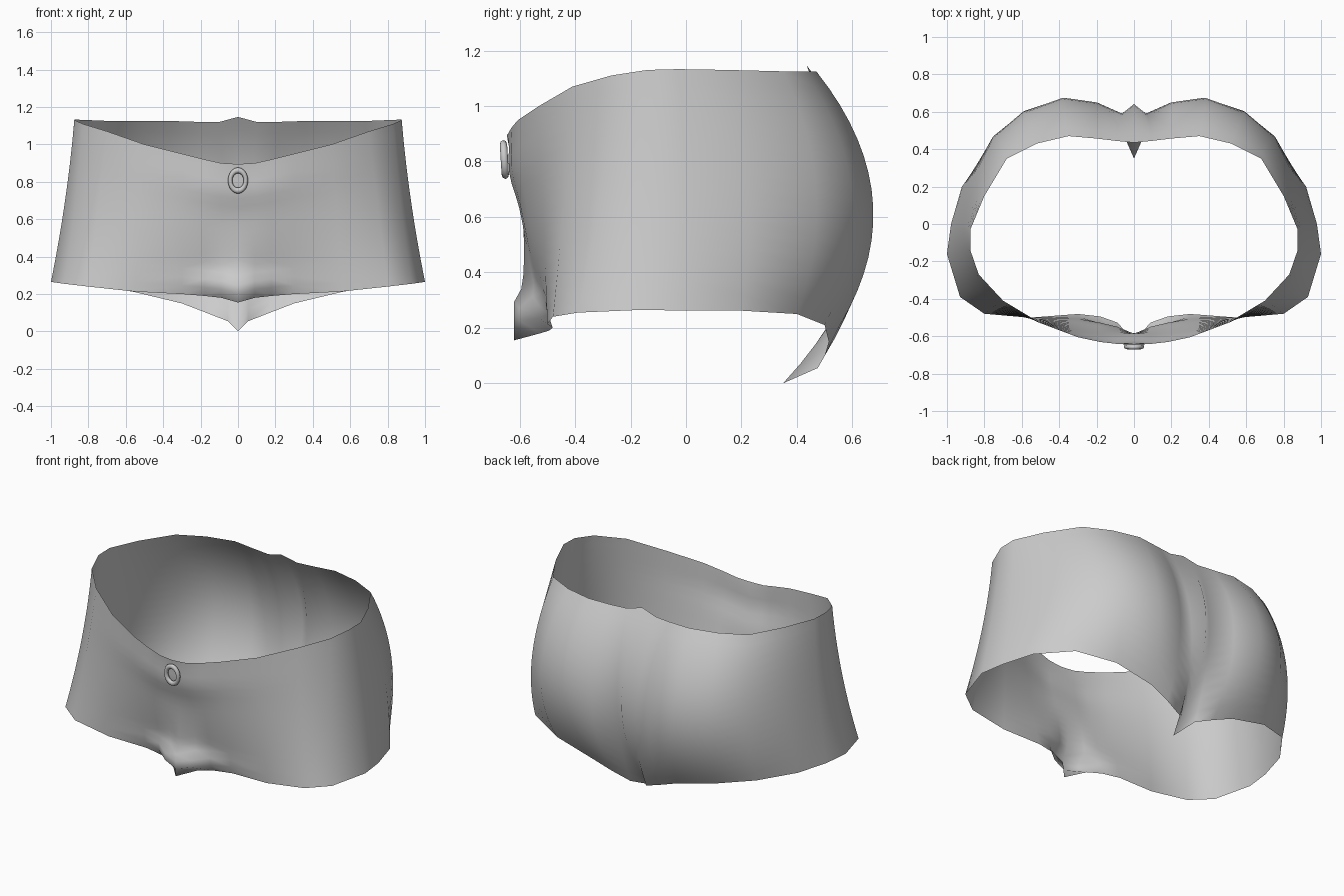
import bpy, bmesh
from math import exp, pi

if "Cube" in bpy.data.objects:
    bpy.data.objects.remove(bpy.data.objects["Cube"])

# Half cross-sections, front centre -> side -> back centre
waist = [(0, -.645, .895), (.09, -.64, .9), (.18, -.63, .92), (.3, -.605, .95),
         (.5, -.53, 1.0), (.7, -.41, 1.07), (.83, -.27, 1.11), (.875, -.14, 1.13),
         (.875, -.03, 1.133), (.8, .15, 1.13), (.68, .35, 1.125), (.52, .43, 1.125),
         (.35, .47, 1.125), (.2, .457, 1.12), (.1, .445, 1.12), (0, .435, 1.147)]
hip = [(0, -.585), (.09, -.583), (.18, -.58), (.3, -.565),
       (.53, -.515), (.75, -.44), (.87, -.31), (.925, -.15),
       (.92, 0), (.86, .23), (.74, .47), (.59, .6),
       (.38, .675), (.2, .65), (.065, .59), (0, .64)]
hem = [(0, -.62, .155), (.09, -.51, .18), (.18, -.485, .19), (.3, -.48, .2),
       (.55, -.5, .213), (.8, -.48, .24), (.93, -.39, .255), (1, -.16, .265),
       (.978, 0, .262), (.92, .2, .262), (.77, .4, .25), (.55, .5, .21),
       (.3, .515, .15), (.17, .5, .1), (.055, .475, .055), (0, .35, 0)]
ROWS = 16


def bell(v, centre, width):
    return exp(-((v - centre) / width) ** 2)


def shell_point(i, t):
    """Quadratic curve from waist through hip to hem, plus front relief."""
    a, m, b = waist[i], hip[i], hem[i]
    m = (m[0], m[1], (a[2] + b[2]) / 2)
    wa, wm, wb = (1 - t) * (1 - 2 * t), 4 * t * (1 - t), t * (2 * t - 1)
    x, y, z = (wa * p + wm * q + wb * r for p, q, r in zip(a, m, b))
    if y < -.3:
        y -= .02 * bell(t, .2, .12) * bell(x, 0, .3)      # waistband edge
        if z < .5:                                        # front pouch
            y = min(y, max(y - .13 * bell(z, .245, .05) * bell(x, 0, .15), -.62))
    return x, y, z


# Garment shell
bm = bmesh.new()
grid = [[bm.verts.new(shell_point(i, j / ROWS)) for i in range(len(waist))]
        for j in range(ROWS + 1)]
for up, low in zip(grid, grid[1:]):
    for i in range(len(waist) - 1):
        bm.faces.new((up[i], low[i], low[i + 1], up[i + 1]))
mesh = bpy.data.meshes.new("shorts_shell")
bm.to_mesh(mesh)
bm.free()
shell = bpy.data.objects.new("shorts_shell", mesh)
bpy.context.collection.objects.link(shell)
mirror = shell.modifiers.new("mirror", 'MIRROR')
mirror.use_clip = True
mirror.merge_threshold = .001
mesh.shade_smooth()

# Small oval ring on the waistband
bpy.ops.mesh.primitive_torus_add(major_segments=20, minor_segments=8,
                                 major_radius=.042, minor_radius=.012,
                                 location=(0, -.655, .807), rotation=(pi / 2 + .06, 0, 0))
ring = bpy.context.object
ring.name = "waistband_ring"
ring.scale = (1, 1.3, 1.1)
ring.data.shade_smooth()
